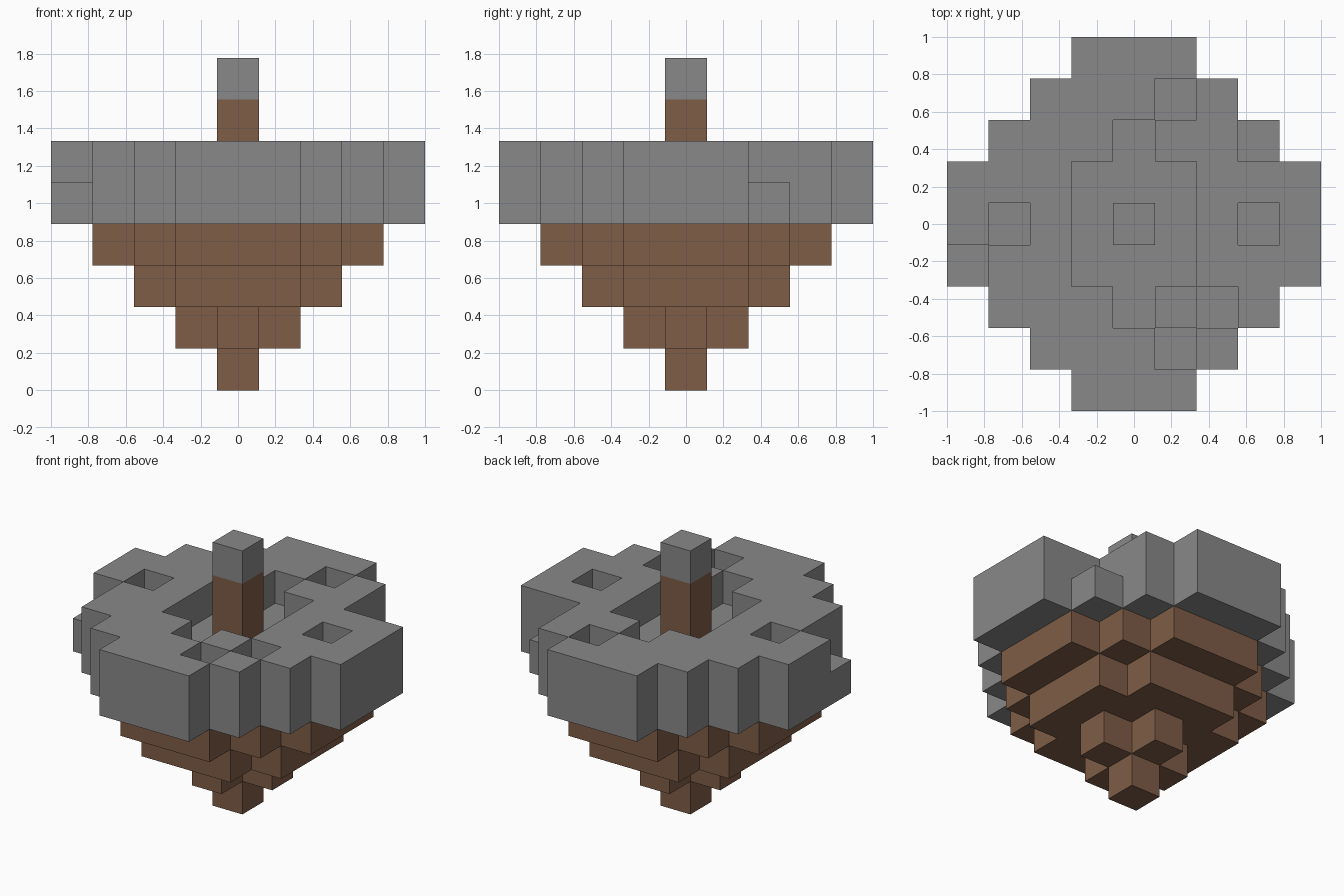
import bpy
import bmesh
from mathutils import Vector

default = bpy.data.objects.get("Cube")
if default:
    bpy.data.objects.remove(default, do_unlink=True)

UNIT = 2 / 9  # edge length of one block


def make_material(name, colour):
    mat = bpy.data.materials.new(name)
    mat.use_nodes = True
    mat.diffuse_color = colour
    mat.node_tree.nodes["Principled BSDF"].inputs["Base Color"].default_value = colour
    return mat


stone = make_material("stone grey", (0.25, 0.25, 0.25, 1))
earth = make_material("earth brown", (0.21, 0.11, 0.063, 1))


def disc(radius, reach, level):
    """Stepped round layer of blocks."""
    span = range(-radius, radius + 1)
    return {(x, y, level) for x in span for y in span if abs(x) + abs(y) <= reach}


def block_part(name, cells, mat, occupied):
    """Mesh of the exposed block sides, with flat areas merged."""
    bm = bmesh.new()
    for cell in sorted(cells):
        centre = Vector(cell) + Vector((0, 0, 0.5))
        for axis in range(3):
            for sign in (-1, 1):
                normal = Vector((0, 0, 0))
                normal[axis] = sign
                if tuple(int(c) for c in Vector(cell) + normal) in occupied:
                    continue
                u = Vector((0, 0, 0))
                u[(axis + 1) % 3] = 0.5
                v = normal.cross(u)
                corners = (-u - v, u - v, u + v, v - u)
                bm.faces.new([bm.verts.new((centre + normal / 2 + c) * UNIT)
                              for c in corners])
    bmesh.ops.remove_doubles(bm, verts=bm.verts, dist=0.001)
    bmesh.ops.dissolve_limit(bm, angle_limit=0.01, verts=bm.verts, edges=bm.edges)
    mesh = bpy.data.meshes.new(name)
    bm.to_mesh(mesh)
    bm.free()
    mesh.materials.append(mat)
    bpy.context.collection.objects.link(bpy.data.objects.new(name, mesh))


# Tapering earth underside
parts = {
    "earth_tip": (disc(0, 0, 0), earth),
    "earth_cross": (disc(1, 1, 1), earth),
    "earth_lower_tier": (disc(2, 3, 2), earth),
    "earth_upper_tier": (disc(3, 4, 3), earth),
}

# Stone slab with a central pit, small holes and chipped rim
pit = disc(1, 2, 5) | {(0, 2, 5), (0, -2, 5)}
holes = {(x, y, 5) for x, y in ((-3, 0), (3, 0), (1, 3), (1, -3), (2, -2))}
chips = {(-4, -1, 5), (3, 2, 5)}
parts["stone_slab"] = (disc(4, 5, 4) | disc(4, 5, 5) - pit - holes - chips, stone)

# Post standing in the pit
parts["post"] = ({(0, 0, 5), (0, 0, 6)}, earth)
parts["post_cap"] = ({(0, 0, 7)}, stone)

occupied = set().union(*(cells for cells, _ in parts.values()))
for name, (cells, mat) in parts.items():
    block_part(name, cells, mat, occupied)
